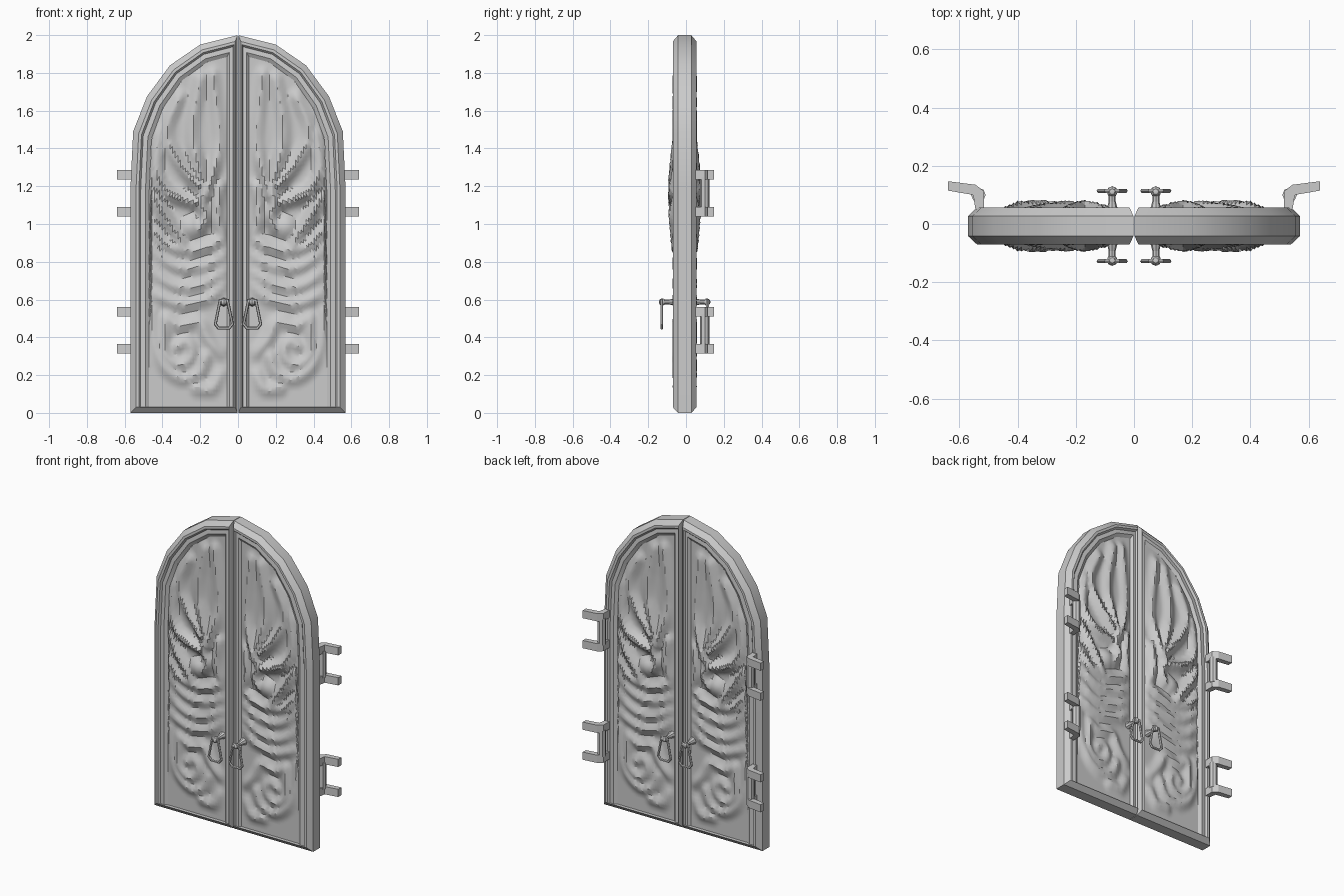
import bpy, bmesh, math
from mathutils import Vector, Matrix

if "Cube" in bpy.data.objects:
    bpy.data.objects.remove(bpy.data.objects["Cube"])

YC = -0.007  # middle of the door thickness
ARCH = [(0.57, 1.18), (0.555, 1.49), (0.482, 1.675), (0.36, 1.84), (0.2, 1.95), (0, 2.0)]


def inset_arch(d):
    k, kz = (0.57 - d) / 0.57, (0.82 - d) / 0.82
    return [(x * k, 1.18 + (z - 1.18) * kz) for x, z in ARCH]


def top_at(arch, x):
    for (x1, z1), (x0, z0) in zip(arch, arch[1:]):
        if x0 <= x <= x1 + 1e-6:
            return z0 + (z1 - z0) * (x - x0) / (x1 - x0)
    return arch[0][1]


def chaikin(pts, n=2):
    for _ in range(n):
        out = [pts[0]]
        for a, b in zip(pts, pts[1:]):
            out += [a.lerp(b, 0.25), a.lerp(b, 0.75)]
        pts = out + [pts[-1]]
    return pts


def curve(*v):
    return chaikin([Vector(v[i:i + 2]) for i in range(0, len(v), 2)])


# Carved ridge lines (x, z) on one leaf
RIDGES = [
    curve(.13, 1.79, .105, 1.6, .09, 1.4, .13, 1.27, .17, 1.15),
    curve(.2, 1.77, .25, 1.5, .22, 1.34, .185, 1.22),
    curve(.31, 1.67, .39, 1.5, .34, 1.36, .21, 1.2),
    curve(.42, 1.48, .45, 1.26, .36, 1.15, .22, 1.11),
    curve(.45, 1.14, .39, 1.04, .33, .96, .29, .88),
    curve(.17, 1.2, .2, 1.1, .16, 1.04, .2, .98),
    curve(.09, 1.2, .11, 1.06, .09, .97, .05, .92),
    curve(.465, .98, .38, .87, .2, .85, .06, .93),
    curve(.465, .87, .33, .76, .17, .77, .06, .84),
    curve(.465, .76, .34, .66, .2, .67, .08, .74),
    curve(.08, .67, .14, .61, .22, .585, .32, .57, .44, .63),
    curve(.465, .53, .44, .3, .32, .17, .2, .2, .17, .3),
    curve(.38, .5, .4, .3, .3, .24, .23, .31, .27, .39, .32, .35),
    curve(.38, .5, .3, .45, .2, .5, .16, .38, .09, .32),
    curve(.09, .2, .13, .12, .22, .13),
]


def seg_dist(px, pz, a, b):
    dx, dz = b.x - a.x, b.y - a.y
    t = ((px - a.x) * dx + (pz - a.y) * dz) / (dx * dx + dz * dz + 1e-12)
    t = min(1, max(0, t))
    return math.hypot(px - a.x - t * dx, pz - a.y - t * dz)


def carved_height(x, z):
    h = 0
    for r in RIDGES:
        d = min(seg_dist(x, z, a, b) for a, b in zip(r, r[1:]))
        h = max(h, 1 - d / 0.05)
    disc = max(0, 1 - (math.hypot(x - .25, z - .98) / .07) ** 2)
    strength = 0.025 + 0.024 * max(0, 1 - ((z - 1.14) / .3) ** 2)
    edge = min(1, max(0, min(x - .058, .47 - x) / .07))
    return 0.041 + strength * max(h, 0.8 * disc) * (0.3 + 0.7 * edge)


def finish(ob, mirror=(True, True), smooth=True):
    m = ob.modifiers.new("mirror", 'MIRROR')
    m.use_axis = (mirror[0], mirror[1], False)
    ob.location.y = YC
    bpy.ops.object.select_all(action='DESELECT')
    ob.select_set(True)
    bpy.context.view_layer.objects.active = ob
    if smooth:
        bpy.ops.object.shade_smooth_by_angle(angle=math.radians(30))


def to_object(bm, name, **kw):
    bmesh.ops.recalc_face_normals(bm, faces=bm.faces)
    me = bpy.data.meshes.new(name)
    bm.to_mesh(me)
    bm.free()
    ob = bpy.data.objects.new(name, me)
    bpy.context.collection.objects.link(ob)
    finish(ob, **kw)
    return ob


# Door leaves: moulded rim rings (side inset, centre inset, bottom, half depth)
PROFILE = [(0, .002, 0, 0), (0, .002, 0, .035), (.03, .015, .03, .063), (.045, .02, .03, .063),
           (.055, .027, .03, .051), (.08, .045, .03, .054), (.1, .058, .03, .041)]
bm = bmesh.new()
rings = []
for d, c, zb, y in PROFILE:
    arch = inset_arch(d)
    pts = [(c, zb), (arch[0][0], zb)] + arch[:-1] + [(c, top_at(arch, c))]
    rings.append([bm.verts.new((x, -y, z)) for x, z in pts])
for r0, r1 in zip(rings, rings[1:]):
    for i in range(len(r0)):
        j = (i + 1) % len(r0)
        bm.faces.new((r0[i], r0[j], r1[j], r1[i]))

# Carved panel filling the rim
NX, NZ = 30, 84
inner = inset_arch(.1)
grid = []
for i in range(NX + 1):
    x = .058 + (.47 - .058) * i / NX
    top = top_at(inner, x)
    col = []
    for k in range(NZ + 1):
        z = .03 + (top - .03) * k / NZ
        h = .041 if k in (0, NZ) or i in (0, NX) else carved_height(x, z)
        col.append(bm.verts.new((x, -h, z)))
    grid.append(col)
for a, b in zip(grid, grid[1:]):
    for k in range(NZ):
        bm.faces.new((a[k], b[k], b[k + 1], a[k + 1]))
bmesh.ops.remove_doubles(bm, verts=bm.verts, dist=0.0005)
to_object(bm, "door_leaves")

# Handle bosses: flared stem and knob
bm = bmesh.new()
front = Matrix.Rotation(math.radians(90), 4, 'X')
for r1, r2, y0, y1 in ((.024, .012, .04, .085), (.012, .012, .085, .12)):
    bmesh.ops.create_cone(bm, cap_ends=True, segments=8, radius1=r1, radius2=r2, depth=y1 - y0,
                          matrix=Matrix.Translation((.075, -(y0 + y1) / 2, .587)) @ front)
bmesh.ops.create_uvsphere(bm, u_segments=8, v_segments=6, radius=.019,
                          matrix=Matrix.Translation((.075, -.118, .587)))
to_object(bm, "handle_knobs")

# Handle pulls: closed tapering loop of six-sided bar
loop = [(-.02, .595), (.02, .595), (.045, .47), (.028, .449), (-.028, .449), (-.045, .47)]
bm = bmesh.new()
rows = []
for i, (x, z) in enumerate(loop):
    p = Vector((x, z))
    a = (p - Vector(loop[i - 1])).normalized()
    b = (Vector(loop[(i + 1) % 6]) - p).normalized()
    t = (a + b).normalized()
    n = Vector((t.y, -t.x)) / max(.5, t.dot(a))
    rows.append([bm.verts.new((.075 + x + n.x * .008 * math.cos(s), -.121 + .008 * math.sin(s),
                               z + n.y * .008 * math.cos(s)))
                 for s in (math.tau * k / 6 for k in range(6))])
for i in range(6):
    for k in range(6):
        r, q, j = rows[i], rows[(i + 1) % 6], (k + 1) % 6
        bm.faces.new((r[k], q[k], q[j], r[j]))
to_object(bm, "handle_pulls")

# Hinges on the back: pairs of bent arms joined by a pin
ARM = [(.64, .147), (.545, .135), (.515, .112), (.515, .05), (.545, .05), (.553, .1), (.64, .115)]
arms, pins = bmesh.new(), bmesh.new()
for z in (.34, .535, 1.065, 1.26):
    lo = [arms.verts.new((x, y - YC, z - .025)) for x, y in ARM]
    f = arms.faces.new(lo)
    ext = bmesh.ops.extrude_face_region(arms, geom=[f], use_keep_orig=True)
    bmesh.ops.translate(arms, vec=(0, 0, .05),
                        verts=[v for v in ext['geom'] if isinstance(v, bmesh.types.BMVert)])
for z in (.4375, 1.1625):
    bmesh.ops.create_cone(pins, cap_ends=True, segments=8, radius1=.025, radius2=.025, depth=.17,
                          matrix=Matrix.Translation((.535, .1 - YC, z)))
to_object(arms, "hinge_arms", mirror=(True, False), smooth=False)
to_object(pins, "hinge_pins", mirror=(True, False))
